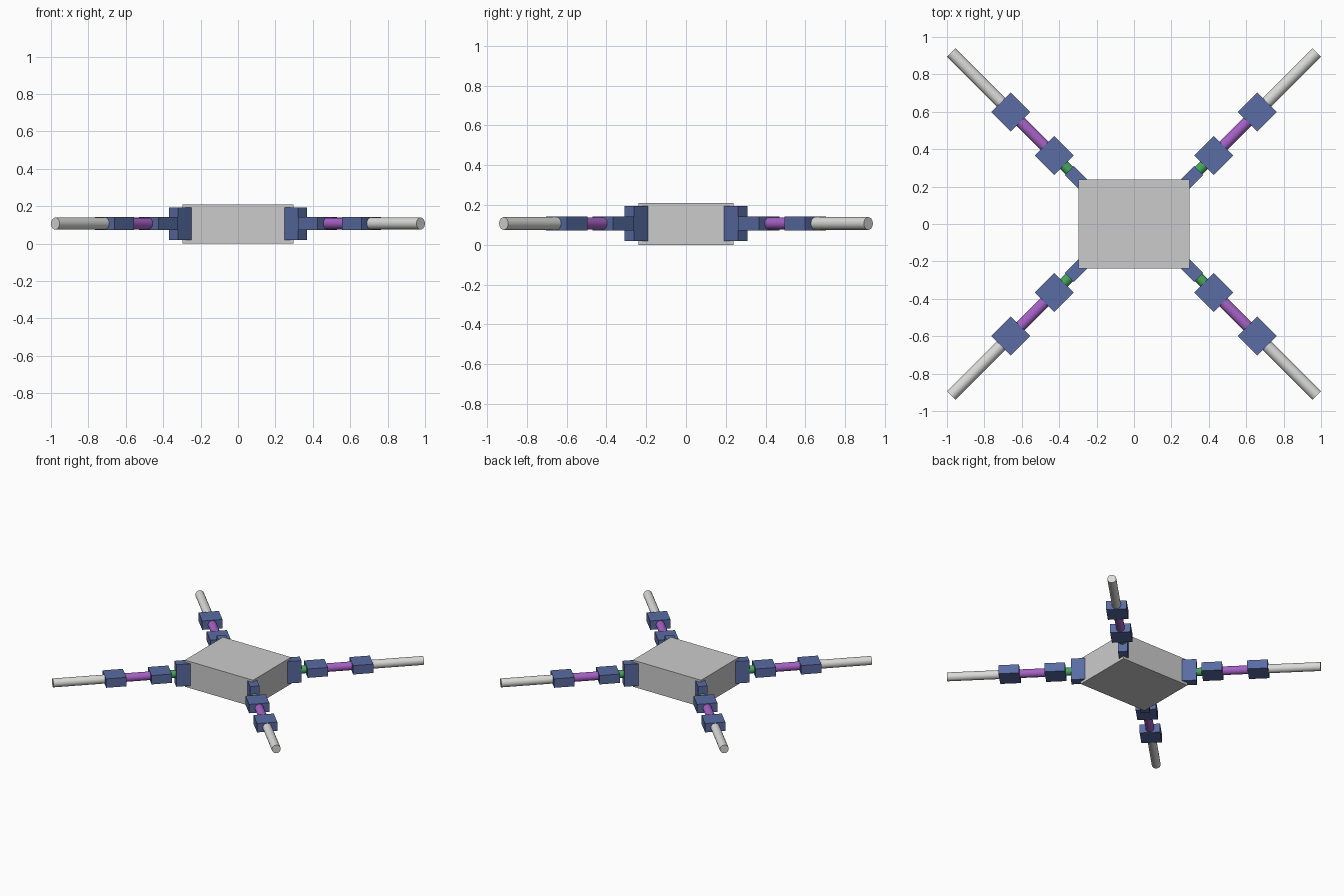
import bpy
import math
from mathutils import Vector

if "Cube" in bpy.data.objects:
    bpy.data.objects.remove(bpy.data.objects["Cube"])


def material(name, rgb):
    m = bpy.data.materials.new(name)
    m.diffuse_color = (*rgb, 1)
    m.use_nodes = True
    m.node_tree.nodes["Principled BSDF"].inputs["Base Color"].default_value = m.diffuse_color
    return m


BODY_GREY = material("body grey", (0.60, 0.60, 0.60))
LIGHT_GREY = material("light grey", (0.70, 0.70, 0.69))
BLUE = material("slate blue", (0.10, 0.15, 0.37))
PURPLE = material("purple", (0.38, 0.12, 0.56))
GREEN = material("green", (0.06, 0.38, 0.10))

MID_Z = 0.107
HALF_X, HALF_Y = 0.298, 0.238


def box(name, size, loc, mat, turn=0.0):
    bpy.ops.mesh.primitive_cube_add(size=1, location=loc, rotation=(0, 0, turn))
    ob = bpy.context.object
    ob.name = name
    ob.scale = size
    bpy.ops.object.transform_apply(location=False, rotation=False, scale=True)
    ob.data.materials.append(mat)


def rod(name, radius, start, end, mat):
    axis = end - start
    bpy.ops.mesh.primitive_cylinder_add(
        vertices=32, radius=radius, depth=axis.length, location=(start + end) / 2)
    ob = bpy.context.object
    ob.name = name
    ob.rotation_euler = axis.to_track_quat('Z', 'Y').to_euler()
    ob.data.materials.append(mat)
    bpy.ops.object.shade_smooth_by_angle(angle=math.radians(40))


# Central body
box("body", (2 * HALF_X, 2 * HALF_Y, 0.21), (0, 0, 0.105), BODY_GREY)

# Four legs running diagonally out of the body corners
for sx, sy, label in ((1, 1, "back_right"), (-1, 1, "back_left"),
                      (1, -1, "front_right"), (-1, -1, "front_left")):
    corner = Vector((sx * HALF_X, sy * HALF_Y, MID_Z))
    direction = Vector((sx, sy, 0)).normalized()
    turn = math.atan2(sy, sx)

    def along(s):
        return corner + direction * s

    # Upright hip bracket, then two square joint blocks
    box("hip_" + label, (0.108, 0.068, 0.174), along(0.014), BLUE, turn)
    box("inner_joint_" + label, (0.147, 0.147, 0.07), along(0.181), BLUE, turn)
    box("outer_joint_" + label, (0.147, 0.147, 0.07), along(0.511), BLUE, turn)
    # Round links between the joints
    rod("hip_link_" + label, 0.029, along(0.06), along(0.115), GREEN)
    rod("upper_leg_" + label, 0.031, along(0.245), along(0.445), PURPLE)
    rod("lower_leg_" + label, 0.032, along(0.575), along(0.960), LIGHT_GREY)
